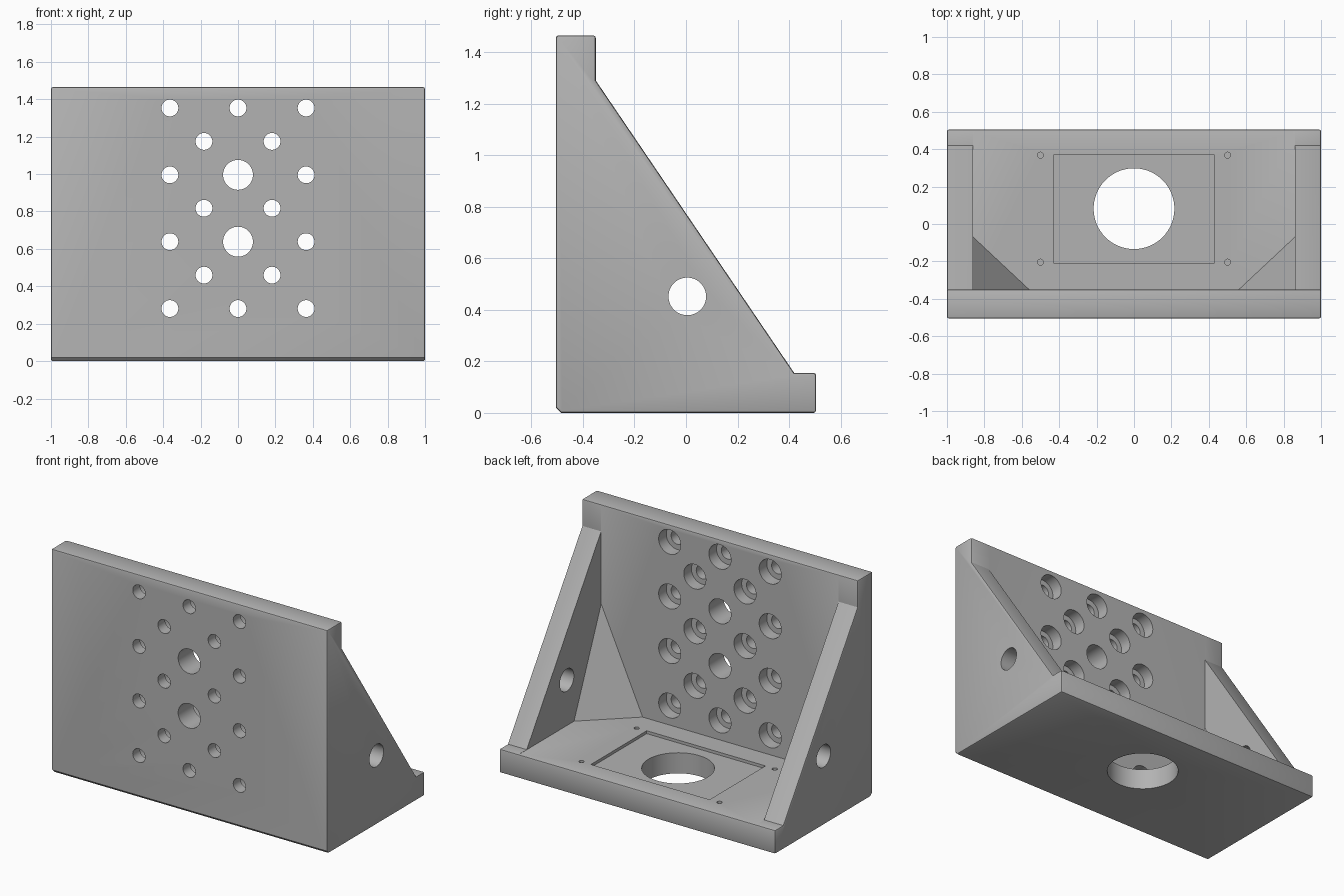
import bpy, bmesh, math
from mathutils import Matrix, Vector

cube = bpy.data.objects.get("Cube")
if cube:
    bpy.data.objects.remove(cube, do_unlink=True)

steel = bpy.data.materials.new("machined_grey")
steel.use_nodes = True
GREY = (0.45, 0.45, 0.45, 1)
steel.diffuse_color = GREY
steel.node_tree.nodes["Principled BSDF"].inputs["Base Color"].default_value = GREY


def make_object(name, bm):
    bmesh.ops.recalc_face_normals(bm, faces=bm.faces)
    mesh = bpy.data.meshes.new(name)
    bm.to_mesh(mesh)
    bm.free()
    mesh.materials.append(steel)
    obj = bpy.data.objects.new(name, mesh)
    bpy.context.collection.objects.link(obj)
    return obj


def add_box(bm, low, high):
    low, high = Vector(low), Vector(high)
    bmesh.ops.create_cube(bm, size=1, matrix=Matrix.Translation((low + high) / 2)
                          @ Matrix.Diagonal((*(high - low), 1)))


def add_cylinder(bm, center, radius, length, axis="Z", sides=48):
    turn = {"X": Matrix.Rotation(math.pi / 2, 4, "Y"),
            "Y": Matrix.Rotation(math.pi / 2, 4, "X"),
            "Z": Matrix.Identity(4)}[axis]
    bmesh.ops.create_cone(bm, cap_ends=True, segments=sides, radius1=radius,
                          radius2=radius, depth=length,
                          matrix=Matrix.Translation(center) @ turn)


def activate(obj):
    bpy.ops.object.select_all(action="DESELECT")
    obj.select_set(True)
    bpy.context.view_layer.objects.active = obj


def cut(obj, name, bm):
    cutter = make_object(name, bm)
    cutter.hide_render = True
    mod = obj.modifiers.new(name, "BOOLEAN")
    mod.operation = "DIFFERENCE"
    mod.solver = "EXACT"
    mod.object = cutter
    activate(obj)
    bpy.ops.object.modifier_apply(modifier=mod.name)
    bpy.data.objects.remove(cutter, do_unlink=True)


# Bracket body: side profile (y, z) extruded over the full width
FLOOR, PLATE, WALL = 0.155, -0.35, 0.86
profile = [(-0.505, 0.02), (-0.485, 0), (0.505, 0), (0.505, FLOOR),
           (0.42, FLOOR), (PLATE, 1.29), (PLATE, 1.465), (-0.505, 1.465)]
bm = bmesh.new()
face = bm.faces.new([bm.verts.new((-1, y, z)) for y, z in profile])
side = bmesh.ops.extrude_face_region(bm, geom=[face])["geom"]
bmesh.ops.translate(bm, vec=(2, 0, 0),
                    verts=[v for v in side if isinstance(v, bmesh.types.BMVert)])
body = make_object("bracket_body", bm)
bevel = body.modifiers.new("edge_break", "BEVEL")
bevel.width = 0.01
bevel.segments = 2
bevel.limit_method = "ANGLE"
bevel.angle_limit = math.radians(60)
activate(body)
bpy.ops.object.modifier_apply(modifier=bevel.name)

# Open space between the two side walls
bm = bmesh.new()
add_box(bm, (-WALL, PLATE - 0.001, FLOOR - 0.001), (WALL, 1, 2))
cut(body, "inner_space", bm)

# Bolt pattern: rows alternate between wide and narrow spacing
through, recess = bmesh.new(), bmesh.new()
bolts = []
for row in range(7):
    z = 0.281 + 0.1787 * row
    xs = (-0.182, 0.182) if row % 2 else (-0.364, 0.364)
    bolts += [(x, z) for x in xs]
    if row in (0, 6):
        bolts.append((0, z))
    elif row in (2, 4):
        add_cylinder(through, (0, -0.45, z), 0.08, 0.4, "Y")
for x, z in bolts:
    add_cylinder(through, (x, -0.45, z), 0.045, 0.4, "Y", 32)
    add_cylinder(recess, (x, PLATE + 0.02, z), 0.08, 0.2, "Y", 40)

# Side wall holes, base bore, blind pin holes and shallow base pocket
add_cylinder(through, (0, 0.005, 0.452), 0.073, 2.4, "X")
add_cylinder(through, (0, 0.082, 0.08), 0.216, 0.4, "Z", 64)
for x in (-0.5, 0.5):
    for y in (-0.204, 0.368):
        add_cylinder(through, (x, y, 0.16), 0.016, 0.16, "Z", 16)
add_box(recess, (-0.43, -0.208, FLOOR - 0.02), (0.43, 0.37, 0.2))
cut(body, "counterbores_and_pocket", recess)
cut(body, "through_holes", through)
activate(body)
bpy.ops.object.shade_smooth_by_angle(angle=math.radians(30))

# Corner gussets: three-sided wedges where wall, plate and base meet
for name, s in (("left_gusset", 1), ("right_gusset", -1)):
    bm = bmesh.new()
    z = FLOOR - 0.001
    corners = [(s * WALL, PLATE - 0.001, z), (s * 0.56, PLATE - 0.001, z),
               (s * WALL, -0.07, z), (s * WALL, PLATE - 0.001, 0.815)]
    bmesh.ops.convex_hull(bm, input=[bm.verts.new(c) for c in corners])
    make_object(name, bm)
